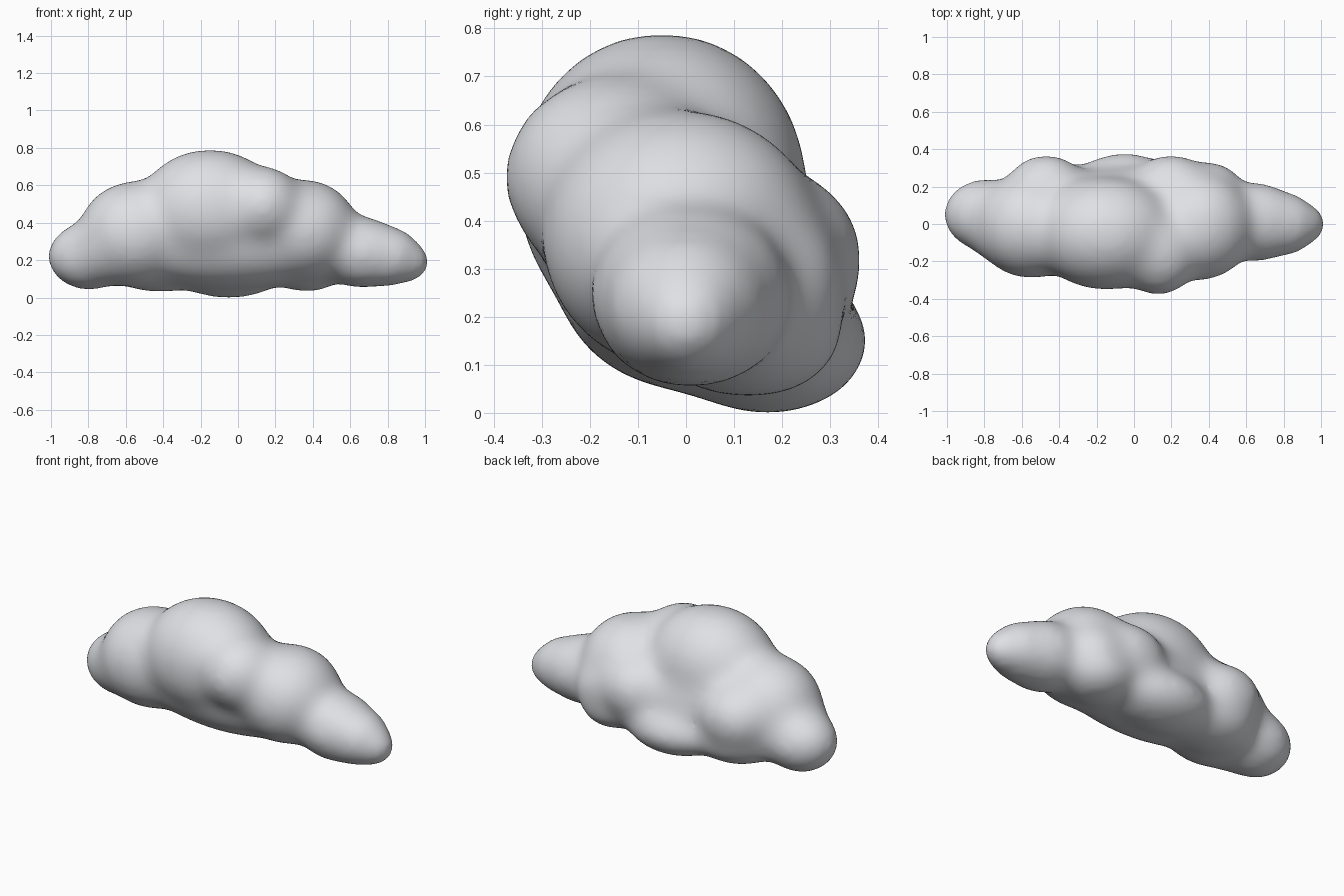
import bpy
import bmesh
from mathutils import Matrix

cube = bpy.data.objects.get("Cube")
if cube:
    bpy.data.objects.remove(cube, do_unlink=True)

# One pale cloud colour
cloud_grey = bpy.data.materials.new("cloud_grey")
cloud_grey.use_nodes = True
colour = (0.74, 0.75, 0.78, 1)
cloud_grey.diffuse_color = colour
cloud_grey.node_tree.nodes["Principled BSDF"].inputs["Base Color"].default_value = colour

# Puffs: centre and radii
PUFFS = [
    ((-0.80, 0.05, 0.22), (0.22, 0.19, 0.18)),   # left tip
    ((-0.70, -0.01, 0.27), (0.20, 0.20, 0.20)),  # left neck
    ((-0.55, -0.01, 0.34), (0.30, 0.28, 0.28)),  # left shoulder
    ((-0.15, -0.05, 0.47), (0.38, 0.30, 0.32)),  # crown
    ((0.13, -0.15, 0.49), (0.22, 0.23, 0.21)),   # front puff
    ((0.35, -0.01, 0.36), (0.29, 0.29, 0.27)),   # right shoulder
    ((0.66, 0.01, 0.24), (0.22, 0.21, 0.19)),    # right end
    ((0.80, 0.00, 0.22), (0.18, 0.17, 0.16)),    # right taper
    ((0.91, 0.00, 0.19), (0.12, 0.11, 0.11)),    # right tip
    ((-0.47, 0.17, 0.32), (0.22, 0.20, 0.19)),   # back puffs
    ((0.20, 0.17, 0.32), (0.22, 0.20, 0.19)),
    ((0.41, 0.15, 0.26), (0.18, 0.18, 0.18)),
    ((-0.05, 0.17, 0.15), (0.31, 0.21, 0.15)),   # low back puff
    ((-0.42, 0.13, 0.17), (0.27, 0.20, 0.14)),   # underside
    ((0.37, 0.13, 0.17), (0.20, 0.20, 0.14)),
    ((-0.05, 0.01, 0.30), (0.64, 0.28, 0.25)),   # core
]
SWELL = 0.008  # makes up for the shrinking of the soft surface

bm = bmesh.new()
for centre, radii in PUFFS:
    size = [r + SWELL for r in radii]
    place = Matrix.Translation(centre) @ Matrix.Diagonal((*size, 1))
    bmesh.ops.create_icosphere(bm, subdivisions=4, radius=1, matrix=place)
for face in bm.faces:
    face.smooth = True
mesh = bpy.data.meshes.new("cloud")
bm.to_mesh(mesh)
bm.free()
mesh.materials.append(cloud_grey)
cloud = bpy.data.objects.new("cloud", mesh)
bpy.context.collection.objects.link(cloud)

# Fuse the puffs and soften the creases between them
remesh = cloud.modifiers.new("fuse", 'REMESH')
remesh.mode = 'VOXEL'
remesh.voxel_size = 0.02
remesh.use_smooth_shade = True
soften = cloud.modifiers.new("soften", 'SMOOTH')
soften.factor = 0.5
soften.iterations = 90
